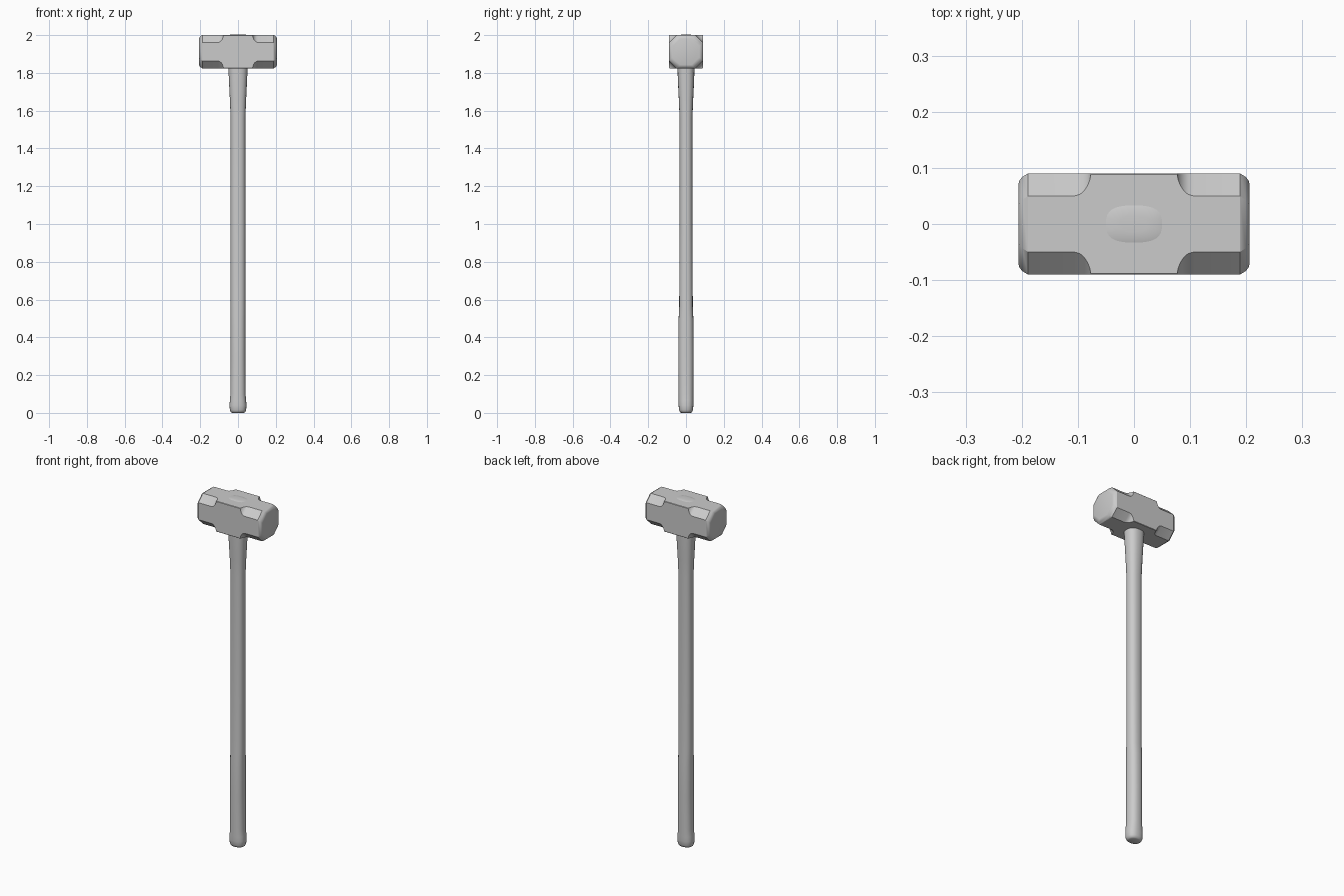
import bpy, bmesh, math

if "Cube" in bpy.data.objects:
    bpy.data.objects.remove(bpy.data.objects["Cube"])

HEAD_Z = 1.912


def loft(name, rings, angle):
    """Skin a list of equal-length rings and cap both ends."""
    bm = bmesh.new()
    loops = [[bm.verts.new(p) for p in ring] for ring in rings]
    for a, b in zip(loops, loops[1:]):
        for i in range(len(a)):
            j = (i + 1) % len(a)
            bm.faces.new((a[i], a[j], b[j], b[i]))
    bm.faces.new(loops[0][::-1])
    bm.faces.new(loops[-1])
    bmesh.ops.recalc_face_normals(bm, faces=bm.faces)
    mesh = bpy.data.meshes.new(name)
    bm.to_mesh(mesh)
    bm.free()
    obj = bpy.data.objects.new(name, mesh)
    bpy.context.collection.objects.link(obj)
    bpy.ops.object.select_all(action='DESELECT')
    obj.select_set(True)
    bpy.context.view_layer.objects.active = obj
    bpy.ops.object.shade_smooth_by_angle(angle=math.radians(angle))
    return obj


def octagon(x, h, c):
    """Square section of half size h with corners chamfered by c."""
    k = h - c
    pts = [(h, -k), (h, k), (k, h), (-k, h), (-h, k), (-h, -k), (-k, -h), (k, -h)]
    return [(x, y, HEAD_Z + z * 0.088 / 0.09) for y, z in pts]


def oval(z, rx, ry, n=32, power=0.85):
    """Slightly squared ellipse section."""
    ring = []
    for i in range(n):
        t = 2 * math.pi * i / n
        c, s = math.cos(t), math.sin(t)
        ring.append((rx * math.copysign(abs(c) ** power, c),
                     ry * math.copysign(abs(s) ** power, s), z))
    return ring


# Hammer head: square waist, coved chamfers, octagonal bevelled ends
half = [(0.077, 0.09, 0.002), (0.079, 0.09, 0.012), (0.083, 0.09, 0.022),
        (0.089, 0.09, 0.031), (0.096, 0.09, 0.037), (0.106, 0.09, 0.040),
        (0.189, 0.09, 0.040), (0.199, 0.084, 0.041), (0.204, 0.078, 0.042),
        (0.206, 0.071, 0.041)]
sections = [(-x, h, c) for x, h, c in reversed(half)] + half
loft("hammer_head", [octagon(*s) for s in sections], 28)

# Wooden handle: flared butt, thicker grip, swelling under the head
profile = [(0.0, 0.030, 0.024), (0.004, 0.038, 0.032), (0.015, 0.043, 0.037),
           (0.04, 0.045, 0.039), (0.065, 0.043, 0.039), (0.10, 0.040, 0.039),
           (0.30, 0.039, 0.040), (0.50, 0.039, 0.039), (0.56, 0.039, 0.036),
           (1.0, 0.039, 0.034), (1.56, 0.039, 0.034), (1.66, 0.043, 0.038),
           (1.76, 0.048, 0.043), (1.83, 0.051, 0.045)]
loft("handle", [oval(*p) for p in profile], 40)

# Handle end showing through the eye on top of the head
eye = [(1.97, 0.050, 0.033), (2.0, 0.050, 0.033), (2.002, 0.042, 0.026),
       (2.003, 0.025, 0.014)]
loft("handle_eye_end", [oval(*p, power=0.7) for p in eye], 40)
